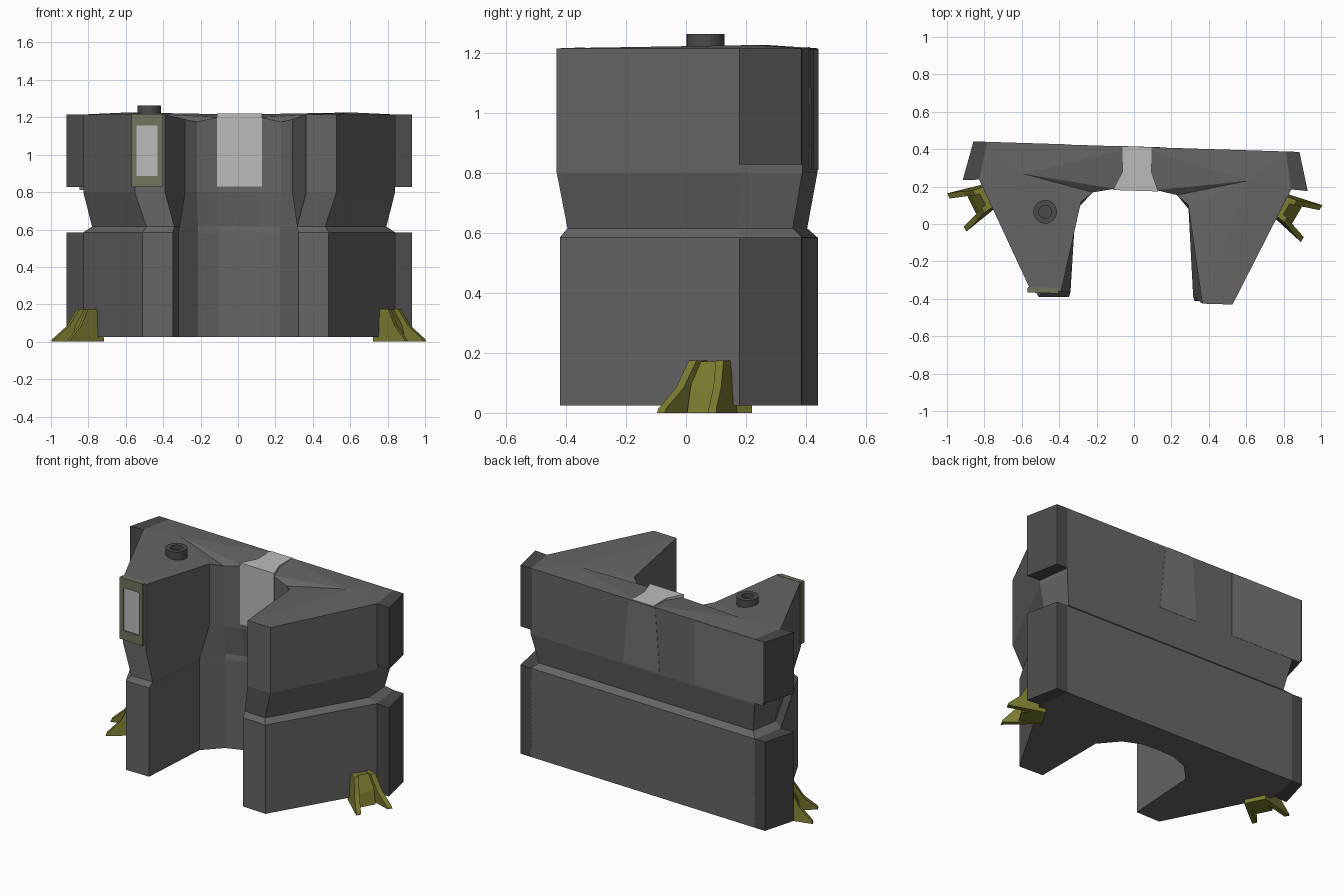
import bpy, bmesh, math

if "Cube" in bpy.data.objects:
    bpy.data.objects.remove(bpy.data.objects["Cube"])

YAW = -math.radians(1.8)  # the whole model sits slightly turned


def material(name, col):
    m = bpy.data.materials.new(name)
    m.diffuse_color = (*col, 1)
    m.use_nodes = True
    m.node_tree.nodes["Principled BSDF"].inputs["Base Color"].default_value = m.diffuse_color
    return m


STONE = material("stone", (0.13, 0.13, 0.13))
DARK = material("dark_grey", (0.07, 0.07, 0.07))
PANEL = material("panel_grey", (0.17, 0.17, 0.17))
SILVER = material("silver", (0.5, 0.5, 0.5))
FRAME = material("olive_grey", (0.17, 0.17, 0.11))
OLIVE = material("olive", (0.2, 0.2, 0.03))


def mesh(name, verts, faces, mat):
    bm = bmesh.new()
    vs = [bm.verts.new(v) for v in verts]
    for f in faces:
        bm.faces.new([vs[i] for i in f])
    bmesh.ops.recalc_face_normals(bm, faces=bm.faces)
    me = bpy.data.meshes.new(name)
    bm.to_mesh(me)
    bm.free()
    me.materials.append(mat)
    ob = bpy.data.objects.new(name, me)
    ob.rotation_euler.z = YAW
    bpy.context.collection.objects.link(ob)
    return ob


def loft(name, a, b, mat):
    """Closed solid between two equal-length 3D loops."""
    n = len(a)
    faces = [(i, (i + 1) % n, n + (i + 1) % n, n + i) for i in range(n)]
    mesh(name, a + b, faces + [tuple(range(n)), tuple(range(n, 2 * n))], mat)


def prism(name, outline, z0, z1, mat):
    loft(name, [(x, y, z0) for x, y in outline], [(x, y, z1) for x, y in outline], mat)


def box(name, x0, x1, y0, y1, z0, z1, mat):
    prism(name, [(x0, y0), (x1, y0), (x1, y1), (x0, y1)], z0, z1, mat)


# Main U-shaped body: half outlines, mirrored, lofted through the waist
lower = [(0, .413), (.80, .413), (.834, .21), (.498, -.405), (.335, -.40),
         (.32, .06), (.22, .17), (.11, .215), (0, .22)]
waist = [(0, .38), (.765, .38), (.787, .2), (.478, -.38), (.328, -.375),
         (.315, .06), (.22, .18), (.11, .22), (0, .225)]
upper = [(0, .413), (.80, .413), (.834, .21), (.54, -.414), (.378, -.414),
         (.287, .11), (.225, .162), (.11, .185), (0, .185)]
rim = [1.215, 1.215, 1.215, 1.215, 1.215, 1.19, 1.175, 1.2, 1.2]


def ring(half, zs, left_cut=0):
    right = [(x, y, z) for (x, y), z in zip(half, zs)]
    left = [(-x, y + (left_cut if y < -.3 else 0), z) for x, y, z in right[7:0:-1]]
    return right + left


rings = [ring(lower, [.025] * 9), ring(lower, [.585] * 9), ring(waist, [.615] * 9),
         ring(upper, [.80] * 9, .04), ring(upper, rim, .04)]
verts = sum(rings, [])
n = 16
faces = [tuple(range(n))]
for r in range(4):
    faces += [(r * n + i, r * n + (i + 1) % n, r * n + n + (i + 1) % n, r * n + n + i)
              for i in range(n)]
# Gently peaked top
for side, x in ((0, .6), (1, -.6)):
    peak = len(verts)
    verts.append((x, .25, 1.226))
    idx = [4 * n + ((n - i) % n if side and i != 8 else i) for i in range(9)]
    faces += [(peak, idx[i], idx[i + 1]) for i in range(7)]
    faces += [(peak, idx[7], idx[0]), (idx[0], idx[7], idx[8])]
mesh("block_body", verts, faces, STONE)

# Side fins, upper and lower, both sides
for s, side in ((1, "right"), (-1, "left")):
    fin = [(s * x, y) for x, y in ((.79, .413), (.872, .413), (.923, .205), (.825, .212))]
    prism("lower_fin_" + side, fin, .025, .585, DARK)
    prism("upper_fin_" + side, fin, .828, 1.215, DARK)

# Lighter flush panels on the back
for name, xb, xt in (("back_panel_centre", (-.12, .14), (-.09, .10)),
                     ("back_panel_side", (-.86, -.37), (-.86, -.37))):
    a = [(xb[0], .40, .81), (xb[1], .40, .81), (xt[1], .40, 1.213), (xt[0], .40, 1.213)]
    loft(name, a, [(x, .4145, z) for x, y, z in a], PANEL)

# Waisted silver block in the recess
prism("silver_insert", [(-.075, .411), (.08, .411), (.085, .28), (.124, .178),
                        (-.118, .178), (-.07, .28)], .83, 1.219, SILVER)

# Framed panel on the left leg tip
x0, x1, y0, y1 = -.557, -.393, -.384, -.355
box("frame_side_left", x0, x0 + .026, y0, y1, .828, 1.217, FRAME)
box("frame_side_right", x1 - .026, x1, y0, y1, .828, 1.217, FRAME)
box("frame_bottom", x0 + .026, x1 - .026, y0, y1, .828, .885, FRAME)
box("frame_top", x0 + .026, x1 - .026, y0, y1, 1.155, 1.217, FRAME)
box("frame_panel", x0 + .026, x1 - .026, y0 + .008, y1, .885, 1.155, SILVER)

# Round cap on top: stepped ring with a recessed centre
cx, cy, sides = -.477, .05, 24
levels = [(.063, 1.20), (.063, 1.262), (.034, 1.262), (.034, 1.235)]
verts = [(cx + r * math.cos(2 * math.pi * i / sides), cy + r * math.sin(2 * math.pi * i / sides), z)
         for r, z in levels for i in range(sides)]
faces = [(k * sides + i, k * sides + (i + 1) % sides, (k + 1) * sides + (i + 1) % sides, (k + 1) * sides + i)
         for k in range(3) for i in range(sides)]
faces += [tuple(range(sides)), tuple(range(3 * sides, 4 * sides))]
mesh("round_cap", verts, faces, DARK)

# Buttress feet: sloped web between two flared wings, profiles in (outward, z)
web = [(-.05, 0), (.085, 0), (.065, .08), (.02, .172), (-.05, .172)]
wing = [(-.05, 0), (.175, 0), (.17, .014), (.095, .085), (.045, .175), (-.05, .175)]


def foot_point(s, u, v, z):
    return (s * (.795 + .475 * u + .88 * v), .115 + .88 * u - .475 * v, z)


for s, side in ((1, "right"), (-1, "left")):
    loft("foot_web_" + side, [foot_point(s, -.05, v, z) for v, z in web],
         [foot_point(s, .05, v, z) for v, z in web], OLIVE)
    for w, end in ((1, "back"), (-1, "front")):
        flare = lambda v, z: .035 + .28 * max(v, 0) - .06 * z
        loft(f"foot_wing_{end}_{side}",
             [foot_point(s, w * flare(v, z), v, z) for v, z in wing],
             [foot_point(s, w * (flare(v, z) + .03), v, z) for v, z in wing], OLIVE)
